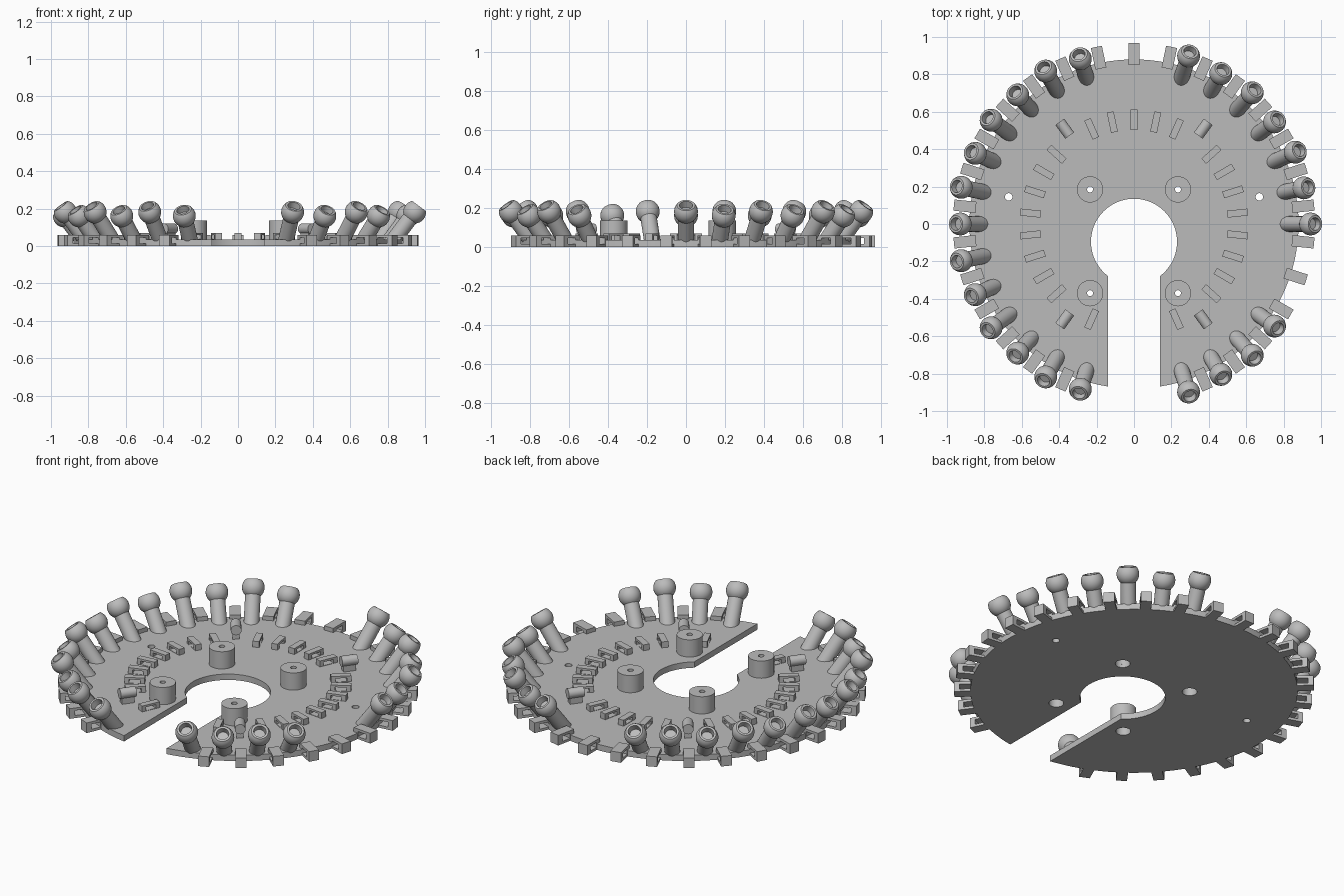
import bpy, bmesh, math
from mathutils import Matrix, Vector

if "Cube" in bpy.data.objects:
    bpy.data.objects.remove(bpy.data.objects["Cube"])

PLATE_R, PLATE_T = 0.88, 0.035
grey = bpy.data.materials.new("matte grey")
grey.diffuse_color = (0.5, 0.5, 0.5, 1)
grey.use_nodes = True
grey.node_tree.nodes["Principled BSDF"].inputs["Base Color"].default_value = grey.diffuse_color


def finish(name, bm, smooth=True):
    bmesh.ops.recalc_face_normals(bm, faces=bm.faces)
    me = bpy.data.meshes.new(name)
    bm.to_mesh(me)
    bm.free()
    me.materials.append(grey)
    ob = bpy.data.objects.new(name, me)
    bpy.context.collection.objects.link(ob)
    if smooth:
        bpy.ops.object.select_all(action='DESELECT')
        bpy.context.view_layer.objects.active = ob
        ob.select_set(True)
        bpy.ops.object.shade_smooth_by_angle(angle=math.radians(30))
    return ob


def lathe(profile, steps=32, closed=False):
    """Spin (radius, height) points around z."""
    bm = bmesh.new()
    vs = [bm.verts.new((r, 0, z)) for r, z in profile]
    pairs = list(zip(vs, vs[1:])) + ([(vs[-1], vs[0])] if closed else [])
    edges = [bm.edges.new(p) for p in pairs]
    bmesh.ops.spin(bm, geom=vs + edges, cent=(0, 0, 0), axis=(0, 0, 1),
                   angle=math.tau, steps=steps, use_duplicate=False)
    bmesh.ops.remove_doubles(bm, verts=bm.verts, dist=1e-5)
    return bm


def arc(cx, cy, r, a0, a1, n):
    return [(cx + r * math.cos(math.radians(a0 + (a1 - a0) * i / n)),
             cy + r * math.sin(math.radians(a0 + (a1 - a0) * i / n))) for i in range(n + 1)]


def tie_loop(name, deg, r0, r1, z0, z1, width, wall):
    """Radial block with a rectangular tunnel across it."""
    bm = bmesh.new()
    outer = [(r0, z0), (r1, z0), (r1, z1), (r0, z1)]
    w = wall
    inner = [(r0 + 2 * w, z0 + w), (r1 - 2 * w, z0 + w), (r1 - 2 * w, z1 - w), (r0 + 2 * w, z1 - w)]
    ring = [[bm.verts.new((x, s * width / 2, z)) for x, z in pts]
            for s in (-1, 1) for pts in (outer, inner)]
    for i in range(4):
        j = (i + 1) % 4
        for a, b in ((0, 1), (2, 3), (0, 2), (1, 3)):
            bm.faces.new((ring[a][i], ring[a][j], ring[b][j], ring[b][i]))
    bm.transform(Matrix.Rotation(math.radians(deg), 4, 'Z'))
    finish(name, bm, smooth=False)


# Base plate: slotted disc with post bores and two small holes
half, hole_r, hole_y = 0.14, 0.23, -0.095
da = math.degrees(math.asin(half / PLATE_R))
db = math.degrees(math.asin(half / hole_r))
outline = arc(0, 0, PLATE_R, -90 + da, 270 - da, 120)
outline += arc(0, hole_y, hole_r, 270 - db, -90 + db, 64)
posts = [(sx * 0.235, y) for sx in (-1, 1) for y in (0.185, -0.37)]
loops = [outline] + [arc(x, y, 0.04, 0, 360, 32)[:-1] for x, y in posts]
loops += [arc(sx * 0.67, 0.145, 0.02, 0, 360, 24)[:-1] for sx in (-1, 1)]
cu = bpy.data.curves.new("plate_outline", 'CURVE')
cu.dimensions, cu.fill_mode, cu.extrude = '2D', 'BOTH', PLATE_T / 2
for pts in loops:
    sp = cu.splines.new('POLY')
    sp.points.add(len(pts) - 1)
    for p, (x, y) in zip(sp.points, pts):
        p.co = (x, y, 0, 1)
    sp.use_cyclic_u = True
tmp = bpy.data.objects.new("plate_outline", cu)
bpy.context.collection.objects.link(tmp)
me = bpy.data.meshes.new_from_object(tmp.evaluated_get(bpy.context.evaluated_depsgraph_get()))
bpy.data.objects.remove(tmp)
bm = bmesh.new()
bm.from_mesh(me)
bmesh.ops.remove_doubles(bm, verts=bm.verts, dist=1e-5)
bm.transform(Matrix.Translation((0, 0, PLATE_T / 2)))
finish("base_plate", bm)

# Mounting posts: counterbored from below, narrow hole on top
for x, y in posts:
    bm = lathe([(0.04, 0.02), (0.07, 0.02), (0.07, 0.137), (0.016, 0.137),
                (0.016, 0.095), (0.04, 0.095)], 40, closed=True)
    bm.transform(Matrix.Translation((x, y, 0)))
    finish("mounting_post", bm)

# Outer and inner tie loops, clips on the diagonals
for k in range(30):
    deg = 90 + 12 * k
    if 168 <= 12 * k <= 192:
        continue                      # the slot
    tie_loop("outer_loop", deg, 0.85, 0.968, 0, 0.06, 0.06, 0.015)
    if 12 * k in (36, 144, 216, 324):
        # Clip: radial cylinder on a narrow neck
        turn = Matrix.Rotation(math.radians(deg), 4, 'Z')
        bm = bmesh.new()
        bmesh.ops.create_cone(bm, cap_ends=True, segments=24, radius1=0.029, radius2=0.029, depth=0.09,
                              matrix=turn @ Matrix.Translation((0.63, 0, 0.092))
                              @ Matrix.Rotation(math.pi / 2, 4, 'Y'))
        bmesh.ops.create_cube(bm, size=1, matrix=turn @ Matrix.Translation((0.63, 0, 0.055))
                              @ Matrix.Diagonal((0.07, 0.037, 0.06, 1)))
        finish("cable_clip", bm)
    else:
        tie_loop("inner_loop", deg, 0.502, 0.612, 0.025, 0.07, 0.037, 0.012)

# Leaning stalks with hollow ball heads, alternating long and short
TILT, BALL, STALK, RIM = math.radians(37), 0.061, 0.042, 0.046
for k in range(30):
    deg = 12 * k
    if deg in (84, 96, 336, 348) or 252 < deg < 288:
        continue
    length = 0.19 if k % 2 == 0 else 0.164
    low, high = -math.acos(STALK / BALL), math.acos(RIM / BALL)
    prof = [(0, -0.08), (STALK, -0.08)]
    for i in range(13):
        a = low + (high - low) * i / 12
        prof.append((BALL * math.cos(a), length + BALL * math.sin(a)))
    top = prof[-1][1]
    prof += [(0.034, top), (0.030, top - 0.035), (0, top - 0.035)]
    bm = lathe(prof)
    bm.transform(Matrix.Rotation(math.radians(deg), 4, 'Z')
                 @ Matrix.Translation((0.83, 0, 0.03)) @ Matrix.Rotation(TILT, 4, 'Y'))
    cut = bmesh.ops.bisect_plane(bm, geom=bm.verts[:] + bm.edges[:] + bm.faces[:],
                                 plane_co=(0, 0, 0.012), plane_no=(0, 0, 1), clear_inner=True)
    bmesh.ops.holes_fill(bm, edges=[e for e in cut["geom_cut"] if isinstance(e, bmesh.types.BMEdge)])
    finish("stalk_with_ball_head", bm)
